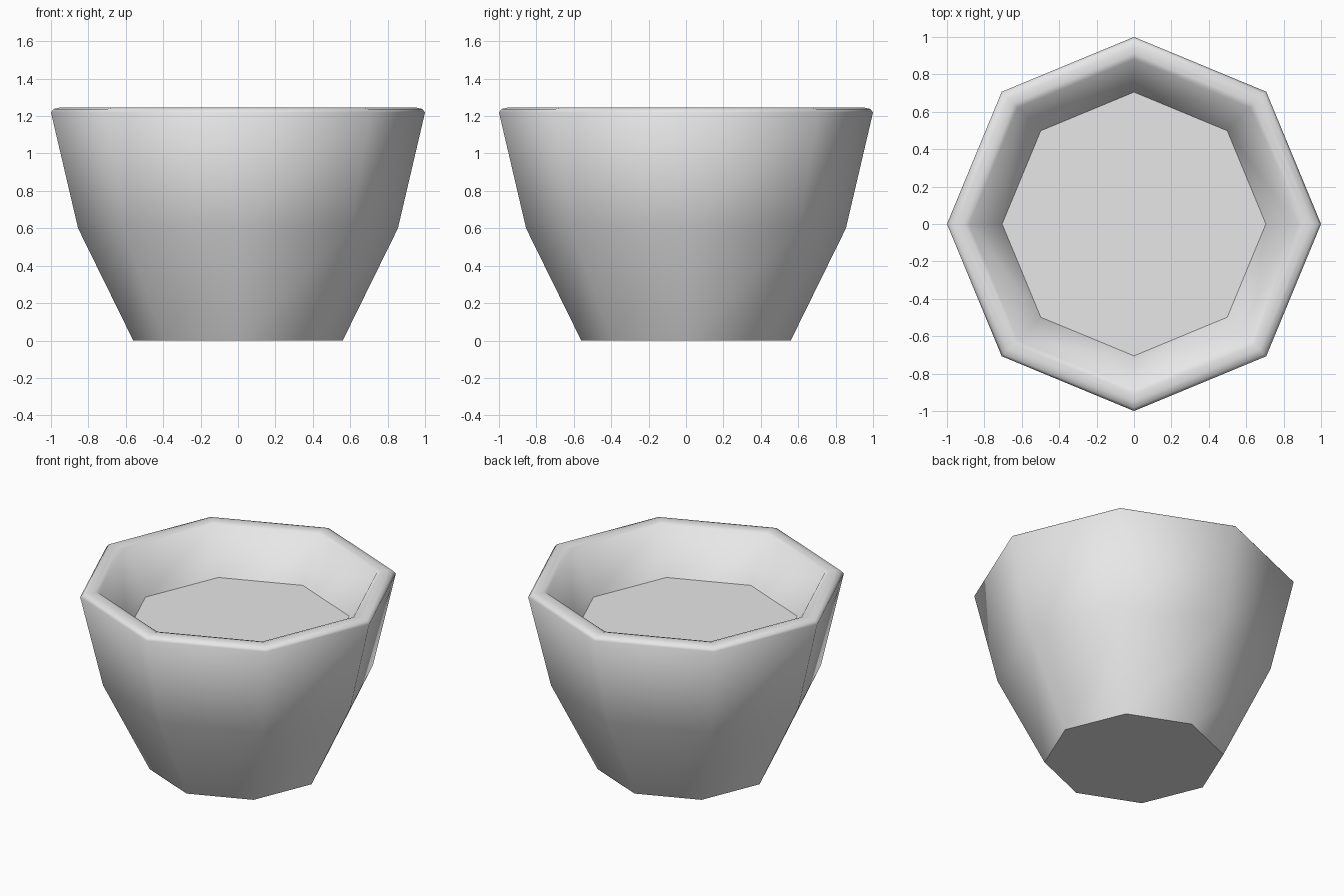
import bpy, bmesh, math

cube = bpy.data.objects.get("Cube")
if cube:
    bpy.data.objects.remove(cube, do_unlink=True)

SIDES = 8


def make_material(name, color):
    mat = bpy.data.materials.new(name)
    mat.use_nodes = True
    mat.diffuse_color = color
    mat.node_tree.nodes["Principled BSDF"].inputs["Base Color"].default_value = color
    return mat


def ring(bm, radius, z):
    """One octagonal ring with a corner on each axis."""
    step = math.tau / SIDES
    return [bm.verts.new((radius * math.cos(i * step), radius * math.sin(i * step), z))
            for i in range(SIDES)]


def lathe(name, profile, mat):
    """Spin a radius/height profile into a closed, smooth walled solid."""
    bm = bmesh.new()
    rings = [ring(bm, r, z) for r, z in profile]
    for low, high in zip(rings, rings[1:]):
        for i in range(SIDES):
            j = (i + 1) % SIDES
            bm.faces.new((low[i], low[j], high[j], high[i])).smooth = True
    # Flat underside and flat inner floor keep crisp borders
    bm.faces.new(rings[0][::-1]).smooth = False
    bm.faces.new(rings[-1]).smooth = False
    for f in (f for f in bm.faces if not f.smooth):
        for e in f.edges:
            e.smooth = False
    mesh = bpy.data.meshes.new(name)
    bm.to_mesh(mesh)
    bm.free()
    mesh.materials.append(mat)
    obj = bpy.data.objects.new(name, mesh)
    bpy.context.collection.objects.link(obj)
    return obj


grey = make_material("light_grey", (0.8, 0.8, 0.8, 1.0))

# Outer wall from the foot up, over the rounded rim, down to the inner floor
profile = [(0.56, 0.0), (0.855, 0.6), (1.0, 1.22), (0.985, 1.238),
           (0.95, 1.246), (0.91, 1.246), (0.88, 1.237), (0.705, 0.95)]
lathe("octagonal_pot", profile, grey)
